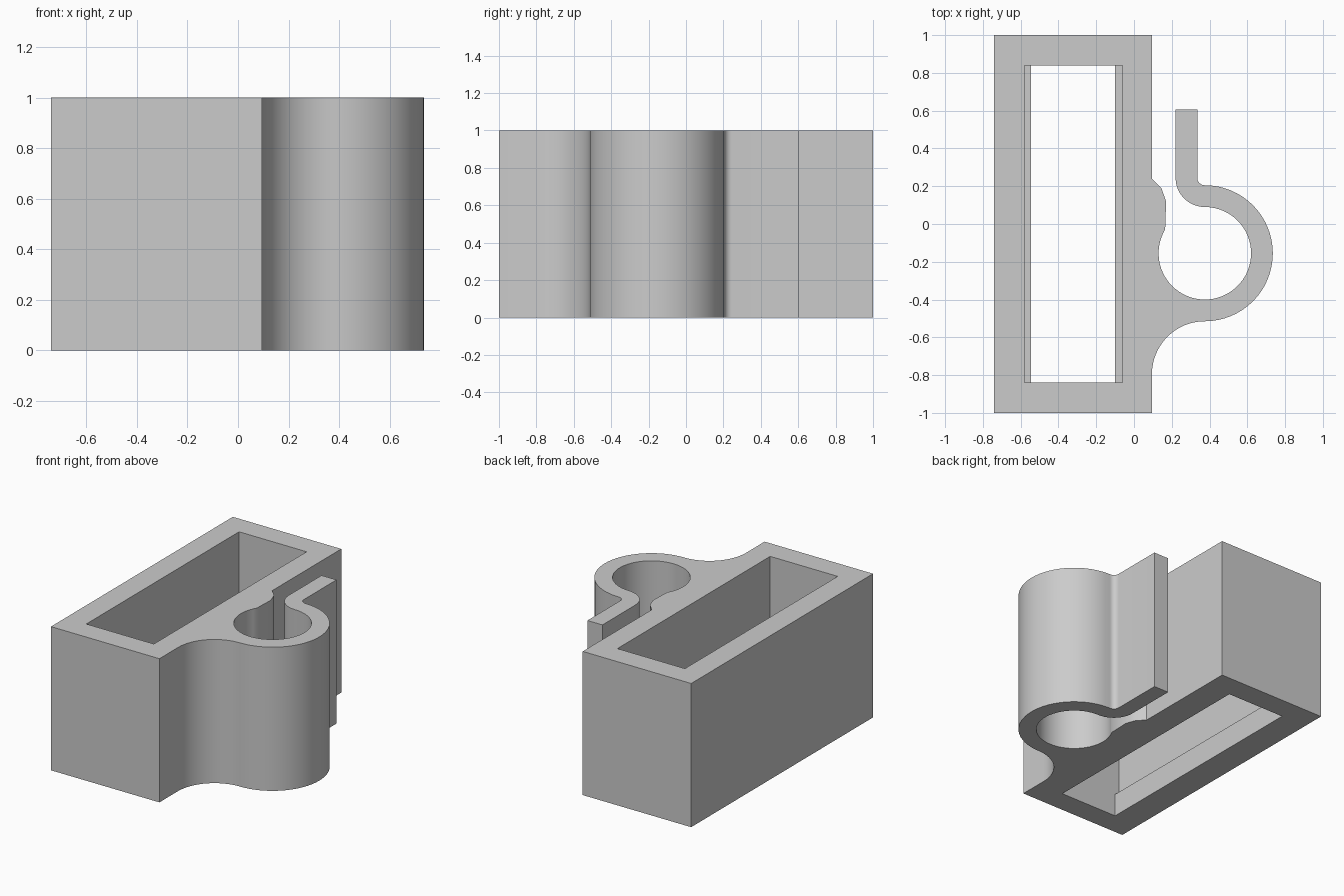
import bpy, bmesh
from math import sin, cos, radians
from mathutils import Vector

cube = bpy.data.objects.get("Cube")
if cube:
    bpy.data.objects.remove(cube, do_unlink=True)

grey = bpy.data.materials.new("light grey")
grey.use_nodes = True
colour = (0.6, 0.6, 0.6, 1)
grey.diffuse_color = colour
grey.node_tree.nodes["Principled BSDF"].inputs["Base Color"].default_value = colour


def arc(centre, radius, start, end, steps):
    """Points along an arc, angles in degrees."""
    angles = [radians(start + (end - start) * i / steps) for i in range(steps + 1)]
    return [(centre[0] + radius * cos(a), centre[1] + radius * sin(a)) for a in angles]


def prism(name, points, direction):
    """Solid made by sweeping a closed 3D outline along a direction."""
    bm = bmesh.new()
    face = bm.faces.new([bm.verts.new(p) for p in points])
    swept = bmesh.ops.extrude_face_region(bm, geom=[face], use_keep_orig=True)
    moved = [v for v in swept["geom"] if isinstance(v, bmesh.types.BMVert)]
    bmesh.ops.translate(bm, verts=moved, vec=Vector(direction))
    bmesh.ops.recalc_face_normals(bm, faces=bm.faces)
    mesh = bpy.data.meshes.new(name)
    bm.to_mesh(mesh)
    bm.free()
    mesh.materials.append(grey)
    obj = bpy.data.objects.new(name, mesh)
    bpy.context.collection.objects.link(obj)
    return obj


left, side = -0.74, 0.095
ring = (0.375, -0.155)
neck = (0.375, 0.245)

# Block and clip outline, seen from above, counter-clockwise
outline = [(left, 1), (left, -1), (side, -1)]
outline += arc((0.375, -0.795), 0.28, 180, 90, 16)       # fillet below the ring
outline += arc(ring, 0.36, -90, 90, 32)[1:]              # outside of the ring
outline += arc(neck, 0.04, 270, 180, 8)[1:]              # neck, outer bend
outline += [(0.335, 0.605), (0.22, 0.605)]               # spring arm tip
outline += arc(neck, 0.155, 180, 270, 12)                # neck, inner bend
outline += arc(ring, 0.245, 90, -211, 48)[1:]            # inside of the ring
outline += [(0.17, 0.12), (0.145, 0.19), (side, 0.24)]   # catch beside the mouth
outline += [(side, 1)]
body = prism("clip_holder", [(x, y, 0) for x, y in outline], (0, 0, 1))

# Slot through the block, narrower at the bottom to leave two ledges
slot = [(-0.545, -0.1), (-0.1, -0.1), (-0.1, 0.16), (-0.06, 0.16),
        (-0.06, 1.1), (-0.58, 1.1), (-0.58, 0.16), (-0.545, 0.16)]
cutter = prism("slot_cutter", [(x, -0.84, z) for x, z in slot], (0, 1.68, 0))
cutter.hide_render = True

bpy.ops.object.select_all(action="DESELECT")
bpy.context.view_layer.objects.active = body
body.select_set(True)
cut = body.modifiers.new("slot", "BOOLEAN")
cut.operation, cut.solver, cut.object = "DIFFERENCE", "EXACT", cutter
bpy.ops.object.modifier_apply(modifier=cut.name)
bpy.data.objects.remove(cutter, do_unlink=True)
bpy.ops.object.shade_smooth_by_angle(angle=radians(30))
